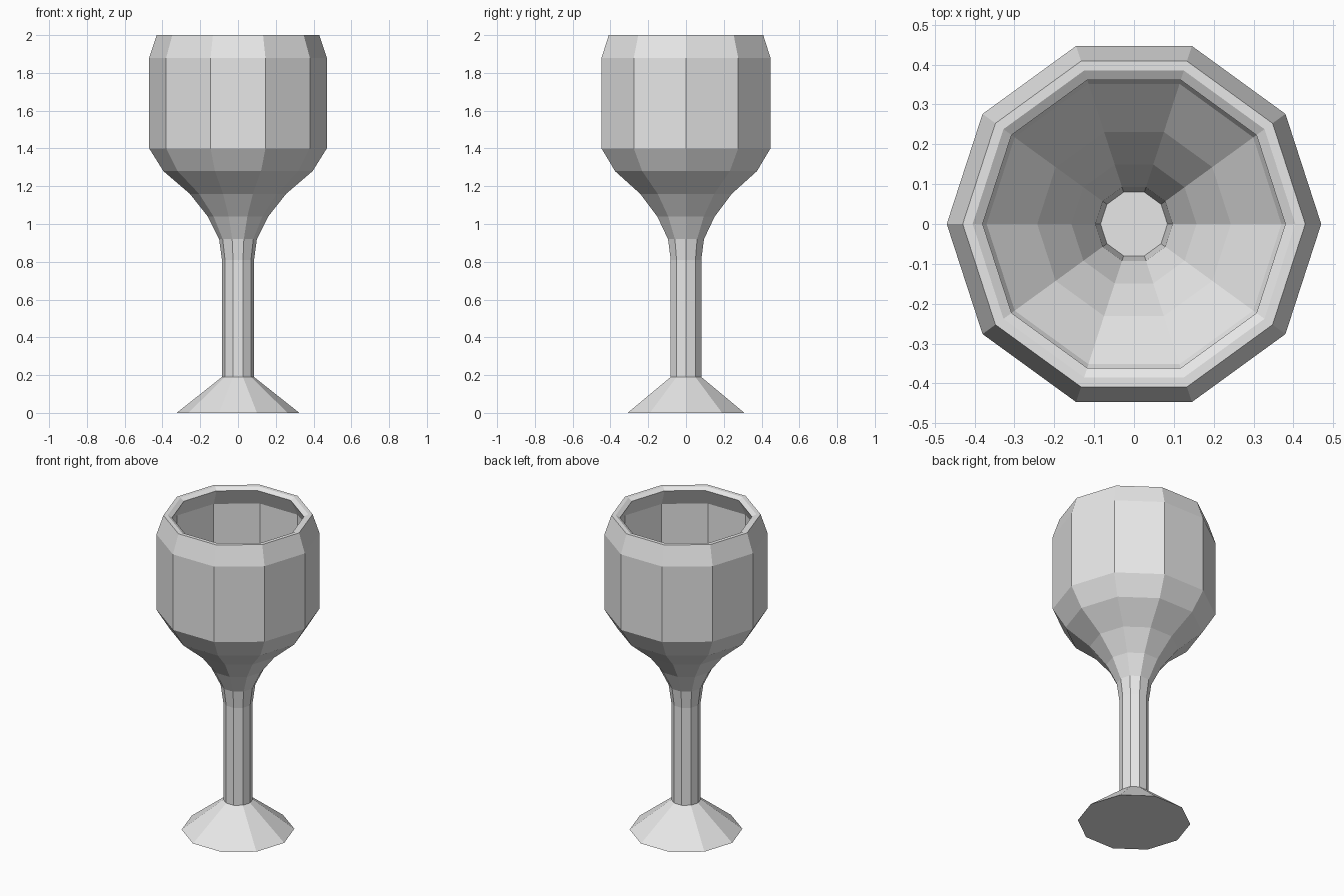
import bpy
import bmesh
from math import cos, sin, tau

cube = bpy.data.objects.get("Cube")
if cube:
    bpy.data.objects.remove(cube, do_unlink=True)

SIDES = 10

# One plain grey for the whole goblet
grey = bpy.data.materials.new("light_grey")
grey.use_nodes = True
colour = (0.8, 0.8, 0.8, 1.0)
grey.diffuse_color = colour
grey.node_tree.nodes["Principled BSDF"].inputs["Base Color"].default_value = colour


def turned(name, profile):
    """Closed, flat-shaded solid turned around z from (radius, height) points."""
    bm = bmesh.new()
    rings = [[bm.verts.new((r * cos(tau * i / SIDES), r * sin(tau * i / SIDES), z))
              for i in range(SIDES)] for r, z in profile]
    for low, high in zip(rings, rings[1:]):
        for i in range(SIDES):
            j = (i + 1) % SIDES
            bm.faces.new((low[i], low[j], high[j], high[i]))
    bm.faces.new(rings[0][::-1])
    bm.faces.new(rings[-1])
    bmesh.ops.recalc_face_normals(bm, faces=bm.faces)
    mesh = bpy.data.meshes.new(name)
    bm.to_mesh(mesh)
    bm.free()
    mesh.materials.append(grey)
    obj = bpy.data.objects.new(name, mesh)
    bpy.context.collection.objects.link(obj)
    return obj


# Flared foot and straight stem
turned("foot", [(0.325, 0), (0.085, 0.19)])
turned("stem", [(0.085, 0.19), (0.085, 0.81)])

# Bowl: up the outside, over the lip, down the inside to a small floor
outside = [(0.085, 0.81), (0.10, 0.92), (0.16, 1.04), (0.255, 1.16),
           (0.395, 1.28), (0.47, 1.40), (0.47, 1.88), (0.43, 2.0)]
lip = [(0.405, 2.0), (0.38, 1.985)]
inside = [(0.43, 1.88), (0.43, 1.41), (0.37, 1.30), (0.243, 1.175),
          (0.157, 1.055), (0.097, 0.93), (0.084, 0.83)]
turned("bowl", outside + lip + inside)
